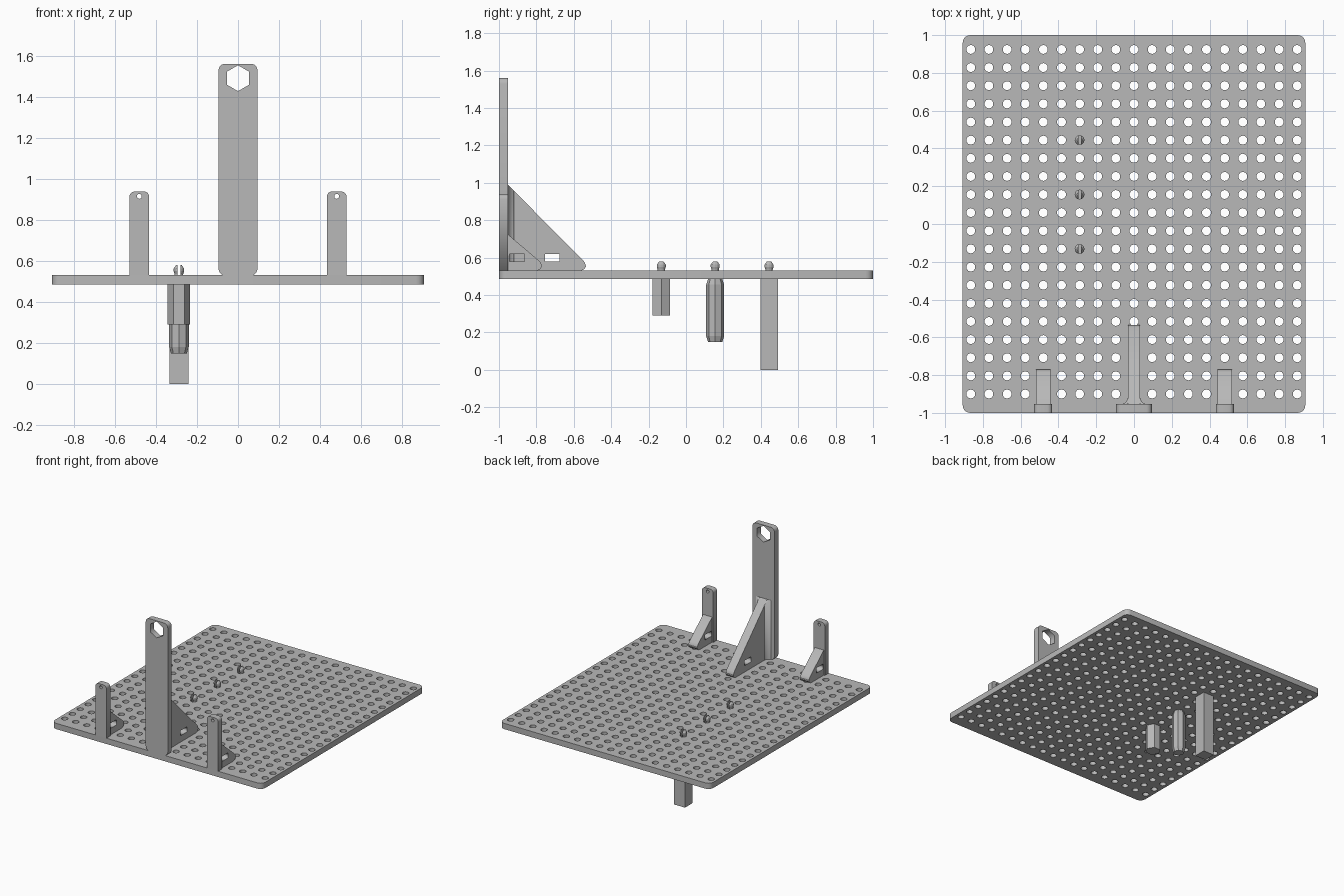
import bpy
import bmesh
from math import pi, cos, sin
from mathutils import Matrix, Vector

if "Cube" in bpy.data.objects:
    bpy.data.objects.remove(bpy.data.objects["Cube"])

grey = bpy.data.materials.new("plain grey")
grey.use_nodes = True
grey.diffuse_color = (0.48, 0.48, 0.48, 1)
grey.node_tree.nodes["Principled BSDF"].inputs["Base Color"].default_value = grey.diffuse_color

TOP, BASE = 0.53, 0.485      # board top and underside
PITCH = 0.096                # peg hole spacing
FRONT = -1.0

# Profile axes: (u, v, thickness) to world
AXES = {"x": Matrix(((0, 0, 1), (1, 0, 0), (0, 1, 0))),
        "y": Matrix(((1, 0, 0), (0, 0, -1), (0, 1, 0))),
        "z": Matrix.Identity(3)}


def finish(name, bm):
    bmesh.ops.recalc_face_normals(bm, faces=bm.faces)
    mesh = bpy.data.meshes.new(name)
    bm.to_mesh(mesh)
    bm.free()
    mesh.materials.append(grey)
    obj = bpy.data.objects.new(name, mesh)
    bpy.context.collection.objects.link(obj)
    return obj


def ring(u, v, r, n, phase=0.0):
    return [(u + r * cos(phase + 2 * pi * i / n), v + r * sin(phase + 2 * pi * i / n))
            for i in range(n)]


def rounded(corners, steps=5):
    """Round each (u, v, radius) corner of a polygon."""
    out = []
    for i, (u, v, r) in enumerate(corners):
        p = Vector((u, v))
        if r == 0:
            out.append((u, v))
            continue
        a = p + (Vector(corners[i - 1][:2]) - p).normalized() * r
        b = p + (Vector(corners[(i + 1) % len(corners)][:2]) - p).normalized() * r
        for k in range(steps + 1):
            t = k / steps
            q = a * (1 - t) ** 2 + p * (1.6 * t * (1 - t)) + b * t ** 2
            q += (a + b) * 0.2 * t * (1 - t)
            out.append((q.x, q.y))
    return out


def box(u0, u1, v0, v1, r_low=0.0, r_high=0.0):
    return rounded([(u0, v0, r_low), (u1, v0, r_low), (u1, v1, r_high), (u0, v1, r_high)])


def extrude(axis, loops, low, high):
    """Fill an outline with holes and extrude it along an axis."""
    curve = bpy.data.curves.new("profile", "CURVE")
    curve.dimensions = "2D"
    curve.fill_mode = "BOTH"
    curve.extrude = (high - low) / 2
    for loop in loops:
        spline = curve.splines.new("POLY")
        spline.points.add(len(loop) - 1)
        for point, (u, v) in zip(spline.points, loop):
            point.co = (u, v, 0, 1)
        spline.use_cyclic_u = True
    helper = bpy.data.objects.new("profile", curve)
    mesh = bpy.data.meshes.new_from_object(helper)
    bm = bmesh.new()
    bm.from_mesh(mesh)
    bpy.data.objects.remove(helper)
    bpy.data.curves.remove(curve)
    bpy.data.meshes.remove(mesh)
    bmesh.ops.remove_doubles(bm, verts=bm.verts, dist=1e-5)
    bm.transform(AXES[axis].to_4x4())
    shift = Vector((0, 0, 0))
    shift["xyz".index(axis)] = (low + high) / 2
    bmesh.ops.translate(bm, verts=bm.verts, vec=shift)
    return bm


def lathe(x, y, profile, n, phase=0.0):
    """Stack n-sided rings of (z, radius)."""
    bm = bmesh.new()
    rows = [[bm.verts.new((u, v, z)) for u, v in ring(x, y, r, n, phase)]
            for z, r in profile]
    for low, high in zip(rows, rows[1:]):
        for i in range(n):
            j = (i + 1) % n
            bm.faces.new((low[i], low[j], high[j], high[i]))
    bm.faces.new(rows[0][::-1])
    bm.faces.new(rows[-1])
    return bm


def cut(bm, point, normal):
    """Remove everything on the normal side of a plane and cap it."""
    geom = bm.verts[:] + bm.edges[:] + bm.faces[:]
    res = bmesh.ops.bisect_plane(bm, geom=geom, plane_co=point, plane_no=normal,
                                 clear_outer=True)
    edges = [e for e in res["geom_cut"] if isinstance(e, bmesh.types.BMEdge)]
    bmesh.ops.holes_fill(bm, edges=edges)


# Perforated board
holes = [ring(PITCH * i, -0.9 + PITCH * j, 0.024, 10, pi / 10)
         for i in range(-9, 10) for j in range(20)]
finish("peg_board", extrude("z", [box(-0.907, 0.907, -1, 1, 0.04, 0.04)] + holes, BASE, TOP))


def bracket(name, x, half, height, corner, foot, hole, web, reach, rise, slot):
    """Upright strip with a triangular web behind it."""
    back = FRONT + 0.047
    strip = box(x - half, x + half, TOP, height, foot, corner)
    finish(name + "_upright", extrude("y", [strip, hole], FRONT, back))
    outline = rounded([(back - 0.01, TOP, 0), (reach, TOP, 0.03), (reach, TOP + 0.04, 0.02),
                       (back, rise, 0), (back - 0.01, rise, 0)])
    window = box(slot, slot + 0.08, 0.58, 0.62)
    finish(name + "_web", extrude("x", [outline, window], x - web, x + web))


# Tall middle bracket with hexagonal hole
bracket("tall_bracket", 0, 0.095, 1.56, 0.03, 0.03,
        ring(0, 1.49, 0.063, 6, pi / 2), 0.033, -0.535, 0.99, -0.755)

# Concave fillets between tall upright and its web
for side, word in ((1, "left"), (-1, "right")):
    size, u, v = 0.04, 0.032, -0.954
    arc = [(side * (u + size * (1 - cos(a))), v + size * (1 - sin(a)))
           for a in [pi / 2 * k / 5 for k in range(6)]]
    bm = extrude("z", [[(side * u, v)] + arc], TOP, 1.02)
    cut(bm, (0, -0.953, 0.99), (0, 1, 1))
    finish(word + "_fillet", bm)

# Short side brackets with round holes
for side, word in ((1, "left"), (-1, "right")):
    x = side * 0.481
    bracket(word + "_bracket", x, 0.048, 0.938, 0.025, 0,
            ring(x, 0.914, 0.012, 12), 0.039, -0.77, 0.725, -0.943)

# Hanging posts: square, chamfered octagon, hexagon
PEG_X = -3 * PITCH
posts = {
    "square_post": (0.444, 4, pi / 4, [(0, 0.066), (BASE, 0.066)]),
    "octagon_post": (0.156, 8, 0, [(0.148, 0.038), (0.18, 0.048),
                                   (0.455, 0.048), (BASE, 0.038)]),
    "hexagon_post": (-0.132, 6, 0, [(0.29, 0.055), (BASE, 0.055)]),
}
CLIP = [(BASE - 0.005, 0.021), (0.535, 0.021), (0.55, 0.026), (0.562, 0.026), (0.58, 0.013)]
for name, (y, n, phase, profile) in posts.items():
    finish(name, lathe(PEG_X, y, profile, n, phase))
    # Split snap clip through the board
    for side, word in ((1, "left"), (-1, "right")):
        bm = lathe(PEG_X, y, CLIP, 12)
        cut(bm, (PEG_X + side * 0.007, y, 0), (-side, 0, 0))
        finish(f"{name}_{word}_clip", bm)
